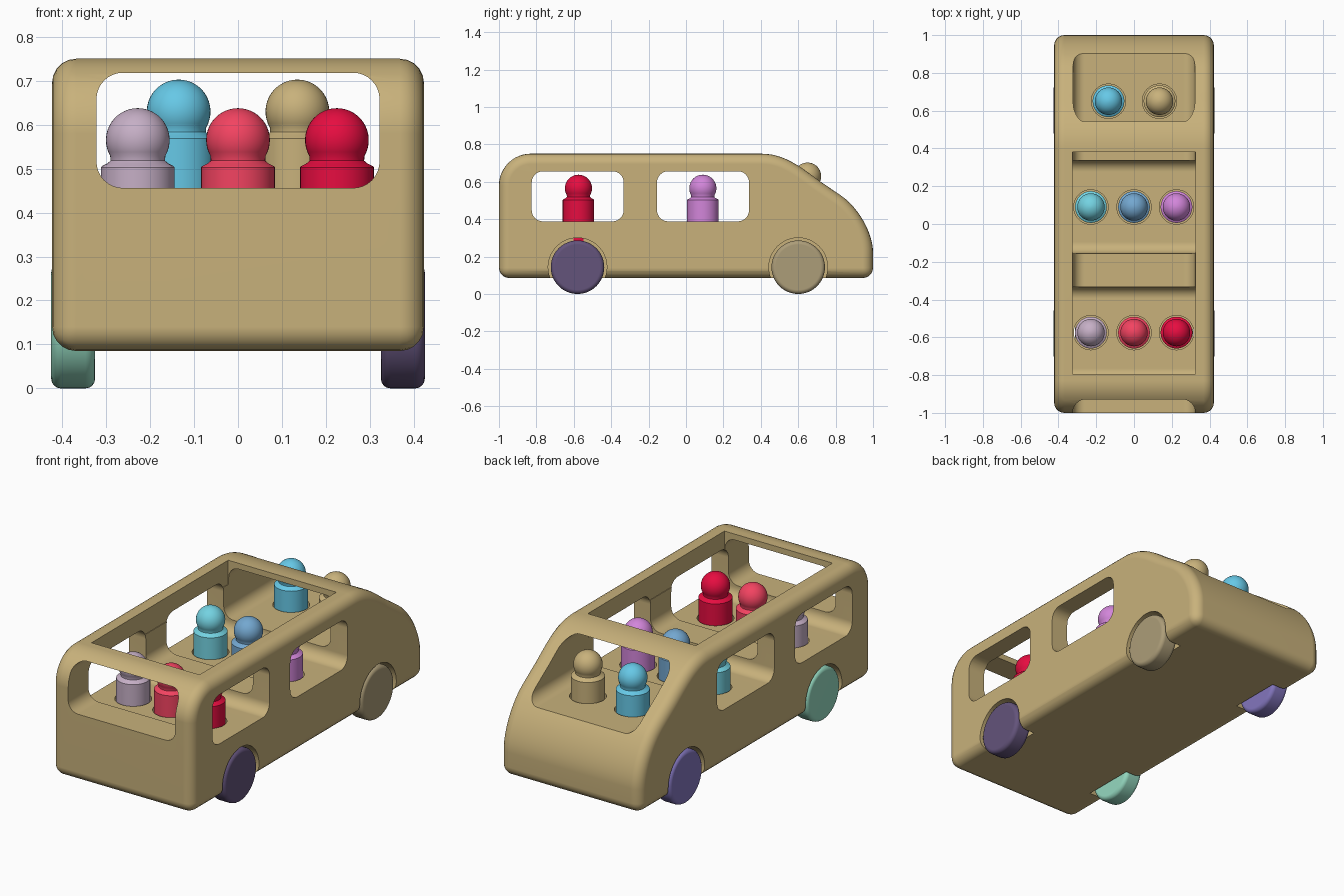
import bpy, bmesh, math
from mathutils import Vector, Matrix

if "Cube" in bpy.data.objects:
    bpy.data.objects.remove(bpy.data.objects["Cube"])

TAN = (0.78, 0.69, 0.48)


def paint(obj, rgb):
    mat = bpy.data.materials.new(obj.name + "_paint")
    mat.diffuse_color = [c ** 2.2 for c in rgb] + [1]
    mat.use_nodes = True
    mat.node_tree.nodes["Principled BSDF"].inputs["Base Color"].default_value = mat.diffuse_color
    obj.data.materials.append(mat)


def finish(bm, name):
    bmesh.ops.recalc_face_normals(bm, faces=bm.faces)
    mesh = bpy.data.meshes.new(name)
    bm.to_mesh(mesh)
    bm.free()
    obj = bpy.data.objects.new(name, mesh)
    bpy.context.collection.objects.link(obj)
    return obj


def smooth(obj, angle=35):
    bpy.ops.object.select_all(action='DESELECT')
    obj.select_set(True)
    bpy.context.view_layer.objects.active = obj
    bpy.ops.object.shade_smooth_by_angle(angle=math.radians(angle))
    wn = obj.modifiers.new("even_normals", 'WEIGHTED_NORMAL')
    wn.keep_sharp = True


def prism(name, outline, axis, lo, hi, bevel=0.0, segments=5):
    """Extrude a 2D outline along an axis, optionally rounding its sharp edges."""
    place = {'X': lambda u, v, w: (w, u, v),
             'Y': lambda u, v, w: (u, w, v),
             'Z': lambda u, v, w: (u, v, w)}[axis]
    bm = bmesh.new()
    a = [bm.verts.new(place(u, v, lo)) for u, v in outline]
    b = [bm.verts.new(place(u, v, hi)) for u, v in outline]
    n = len(outline)
    bm.faces.new(a)
    bm.faces.new(b)
    for i in range(n):
        j = (i + 1) % n
        bm.faces.new((a[i], a[j], b[j], b[i]))
    bmesh.ops.recalc_face_normals(bm, faces=bm.faces)
    if bevel:
        edges = [e for e in bm.edges if e.calc_face_angle() > 0.7]
        bmesh.ops.bevel(bm, geom=edges, offset=bevel, segments=segments,
                        profile=0.5, affect='EDGES', clamp_overlap=False)
    return finish(bm, name)


def arc(cx, cy, r, start, end, n):
    return [(cx + r * math.cos(math.radians(start + (end - start) * i / n)),
             cy + r * math.sin(math.radians(start + (end - start) * i / n)))
            for i in range(n + 1)]


def circle(cx, cy, r, n=48):
    return arc(cx, cy, r, 0, 360, n)[:-1]


def rounded_rect(u0, u1, v0, v1, r, n=8):
    return (arc(u1 - r, v1 - r, r, 0, 90, n) + arc(u0 + r, v1 - r, r, 90, 180, n)
            + arc(u0 + r, v0 + r, r, 180, 270, n) + arc(u1 - r, v0 + r, r, 270, 360, n))


def bezier(p0, p1, p2, p3, n=12):
    return [tuple(p0[k] * (1 - t) ** 3 + 3 * p1[k] * t * (1 - t) ** 2
                  + 3 * p2[k] * t * t * (1 - t) + p3[k] * t ** 3 for k in (0, 1))
            for t in (i / n for i in range(n + 1))]


# Van body: side profile with sloping nose, extruded across the width
profile = ([(1.0, 0.085), (-1.0, 0.085)]
           + arc(-0.83, 0.58, 0.17, 180, 90, 12)
           + bezier((0.40, 0.75), (0.52, 0.75), (0.60, 0.69), (0.71, 0.607))
           + bezier((0.83, 0.525), (0.93, 0.455), (1.0, 0.32), (1.0, 0.22)))
body = prism("van_body", profile, 'X', -0.423, 0.423, bevel=0.055)

# Passenger positions: x, y, floor height, colour
riders = [
    (-0.228, -0.575, 0.39, (0.77, 0.68, 0.77)),
    (0.0, -0.575, 0.39, (0.95, 0.27, 0.38)),
    (0.225, -0.575, 0.39, (0.90, 0.08, 0.26)),
    (-0.228, 0.09, 0.39, (0.45, 0.82, 0.88)),
    (0.0, 0.09, 0.39, (0.45, 0.65, 0.81)),
    (0.225, 0.09, 0.39, (0.82, 0.52, 0.85)),
    (-0.135, 0.65, 0.455, (0.40, 0.78, 0.90)),
    (0.135, 0.65, 0.455, TAN),
]
WHEEL_Z = 0.143
wheels = [(-1, -0.58, (0.58, 0.85, 0.75)), (1, -0.58, (0.39, 0.33, 0.48)),
          (-1, 0.60, (0.51, 0.46, 0.74)), (1, 0.60, (0.67, 0.61, 0.47))]

# Cutters: lengthwise cabin, side windows, roof opening, peg holes, wheel arches
cutters = [prism("cabin_cut", rounded_rect(-0.322, 0.322, 0.456, 0.718, 0.06), 'Y', -1.2, 1.2)]
for y0, y1 in ((-0.825, -0.333), (-0.155, 0.337)):
    cutters.append(prism("side_window_cut", rounded_rect(y0, y1, 0.388, 0.656, 0.06),
                         'X', -0.6, 0.6))
cutters.append(prism("roof_cut", [(-0.325, -0.795), (0.325, -0.795), (0.325, 0.38), (-0.325, 0.38)],
                     'Z', 0.62, 0.9))
for x, y, floor, _ in riders:
    cutters.append(prism("peg_hole_cut", circle(x, y, 0.091), 'Z', floor - 0.135, floor + 0.15))
for side, y, _ in wheels:
    cutters.append(prism("wheel_arch_cut", circle(y, WHEEL_Z, 0.157), 'X',
                         *sorted((side * 0.312, side * 0.6))))

bpy.context.view_layer.objects.active = body
for cutter in cutters:
    mod = body.modifiers.new("cut", 'BOOLEAN')
    mod.operation = 'DIFFERENCE'
    mod.solver = 'EXACT'
    mod.object = cutter
    bpy.ops.object.modifier_apply(modifier=mod.name)
for cutter in cutters:
    bpy.data.objects.remove(cutter)
paint(body, TAN)
smooth(body)

# Wheels: discs with rounded rims
for side, y, rgb in wheels:
    wheel = prism("wheel", circle(y, WHEEL_Z, WHEEL_Z), 'X',
                  *sorted((side * 0.325, side * 0.425)), bevel=0.022, segments=4)
    paint(wheel, rgb)
    smooth(wheel)


# Peg passengers: turned body, soft shoulder and ball head
def peg(x, y, floor, rgb):
    head = [(r, z) for r, z in arc(0, 0.175, 0.0725, -38, 90, 16)]
    pts = [(0, -0.13), (0.084, -0.13), (0.084, 0.113), (0.081, 0.116), (0.069, 0.122),
           (0.062, 0.128)] + head[1:]
    bm = bmesh.new()
    vs = [bm.verts.new((r, 0, z)) for r, z in pts]
    es = [bm.edges.new(p) for p in zip(vs, vs[1:])]
    bmesh.ops.spin(bm, geom=vs + es, cent=(0, 0, 0), axis=(0, 0, 1),
                   angle=math.tau, steps=40, use_duplicate=False)
    bmesh.ops.remove_doubles(bm, verts=bm.verts, dist=1e-4)
    obj = finish(bm, "peg_passenger")
    obj.location = (x, y, floor)
    paint(obj, rgb)
    smooth(obj)


for rider in riders:
    peg(*rider)
